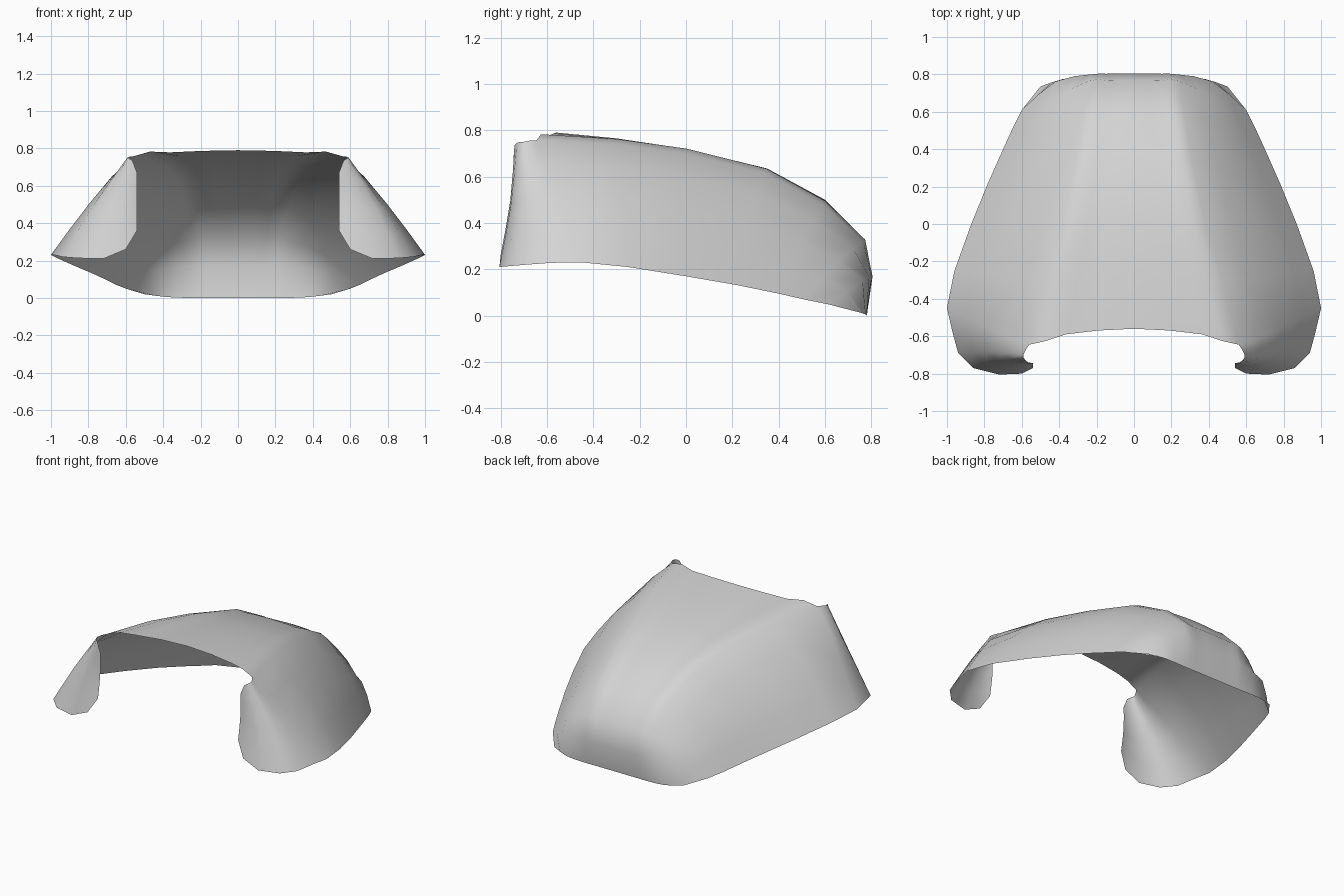
import bpy
import bmesh
from mathutils import Vector

default_cube = bpy.data.objects.get("Cube")
if default_cube:
    bpy.data.objects.remove(default_cube)

# Four rails of the left half, listed from the rear rim up and over to the front edge
spine = [(0, .78, 0), (0, .805, .17), (0, .77, .33), (0, .6, .5),
         (0, .35, .635), (0, 0, .72), (0, -.3, .765), (0, -.56, .79)]
shoulder = [(.25, .78, 0), (.23, .8, .17), (.24, .765, .32), (.27, .59, .48),
            (.31, .34, .615), (.38, 0, .7), (.47, -.3, .74), (.56, -.645, .757)]
flank = [(.38, .775, .005), (.42, .762, .15), (.45, .66, .24), (.51, .5, .32),
         (.58, .26, .405), (.67, 0, .46), (.75, -.28, .5), (.795, -.55, .505)]
rim = [(.5, .735, .02), (.6, .61, .05), (.65, .51, .07), (.7, .4, .095),
       (.78, .22, .132), (.87, 0, .17), (.96, -.25, .21), (1, -.45, .23)]

# Front flap: columns fan out from the upper corner to the curled rim
flap_top = [(.58, -.675, .755), (.592, -.7, .75), (.59, -.715, .75),
            (.58, -.73, .745), (.565, -.74, .735), (.54, -.745, .67)]
flap_rim = [(.97, -.58, .228), (.94, -.69, .22), (.86, -.77, .213),
            (.72, -.805, .21), (.6, -.8, .26), (.54, -.77, .36)]

STEPS = 2  # faces between neighbouring rails


def smooth_path(points, before):
    """Sample a smooth curve through the points, given the point before the first."""
    pts = [Vector(p) for p in points]
    pts = [Vector(before)] + pts + [2 * pts[-1] - pts[-2]]
    path = []
    for a, b, c, d in zip(pts, pts[1:], pts[2:], pts[3:]):
        for s in range(STEPS):
            t = s / STEPS
            path.append(0.5 * (2 * b + (c - a) * t
                               + (2 * a - 5 * b + 4 * c - d) * t ** 2
                               + (3 * b - a - 3 * c + d) * t ** 3))
    path.append(pts[-2])
    return path


def add_sheet(bm, rows):
    """Skin a grid of faces over equally long rows of points."""
    grid = [[bm.verts.new(p) for p in row] for row in rows]
    for low, high in zip(grid, grid[1:]):
        for j in range(len(low) - 1):
            bm.faces.new((low[j], high[j], high[j + 1], low[j + 1]))


# Main shell: each row crosses from the spine over a shallow crown to the rim
shell_rows = []
for s, h, f, r in zip(spine, shoulder, flank, rim):
    crown = Vector(s).lerp(Vector(h), 0.35)
    crown.x = 0.65 * h[0]
    mirrored = (-crown.x, crown.y, crown.z)
    shell_rows.append(smooth_path((s, crown, h, f, r), mirrored))

# Flap rows start from the last shell row, at its shoulder
flap_rows = [shell_rows[-1][2 * STEPS:]]
for top, bottom in zip(flap_top, flap_rim):
    a, b = Vector(top), Vector(bottom)
    middle = a.lerp(b, 0.5)
    middle.x += 0.04 * (b.x - a.x)
    middle.y += 0.012
    flap_rows.append(smooth_path((a, middle, b), 2 * a - middle))

bm = bmesh.new()
add_sheet(bm, shell_rows)
add_sheet(bm, flap_rows)
bmesh.ops.remove_doubles(bm, verts=bm.verts, dist=0.0005)
for face in bm.faces:
    face.smooth = True
mesh = bpy.data.meshes.new("curved_shell")
bm.to_mesh(mesh)
bm.free()

shell = bpy.data.objects.new("curved_shell", mesh)
bpy.context.collection.objects.link(shell)
mirror = shell.modifiers.new("mirror_halves", 'MIRROR')
mirror.use_clip = True
mirror.merge_threshold = 0.001

# Single plain grey
grey = bpy.data.materials.new("light_grey")
grey.use_nodes = True
colour = (0.66, 0.66, 0.66, 1)
grey.diffuse_color = colour
grey.node_tree.nodes["Principled BSDF"].inputs["Base Color"].default_value = colour
mesh.materials.append(grey)
